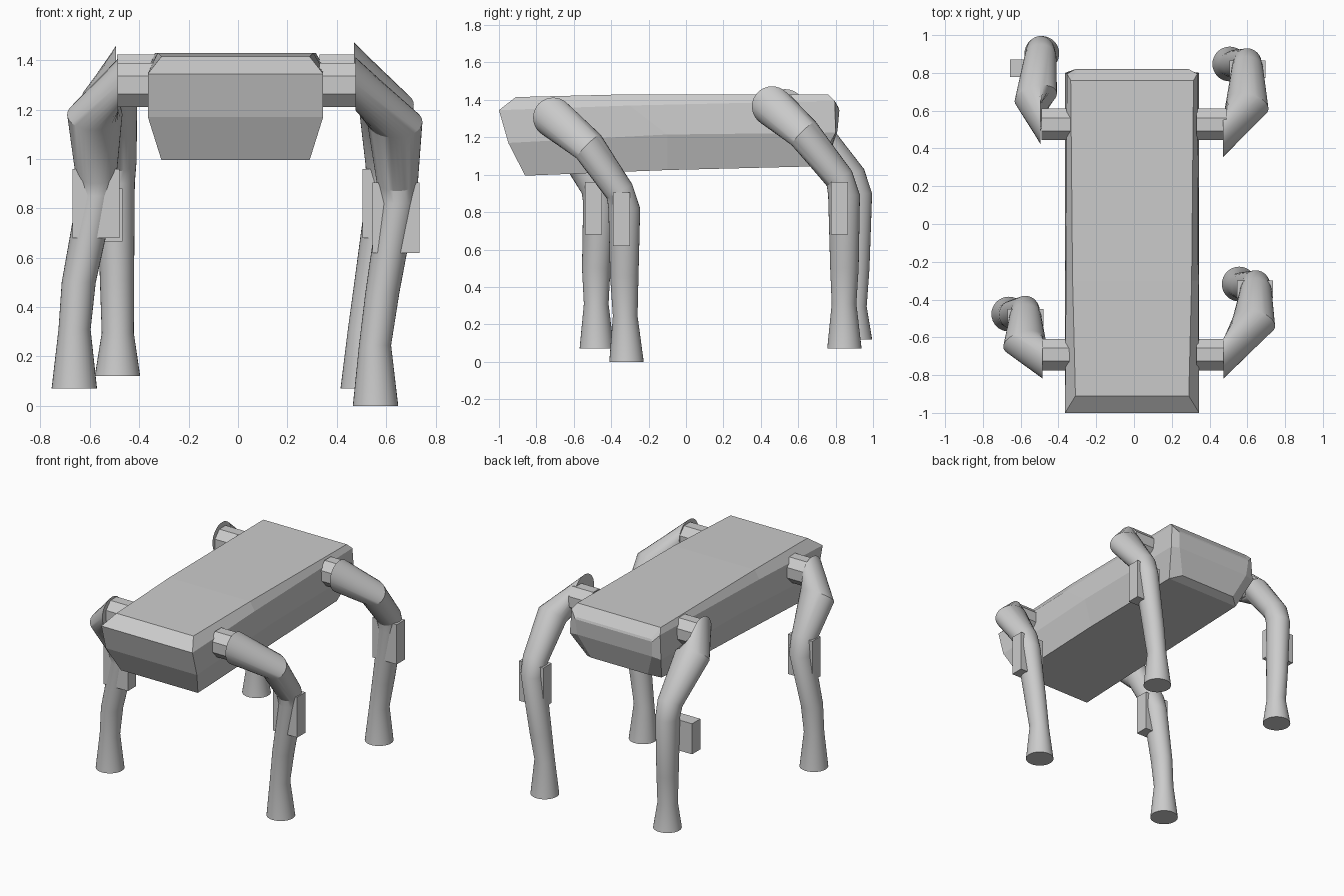
import bpy, bmesh, math
from mathutils import Vector

if "Cube" in bpy.data.objects:
    bpy.data.objects.remove(bpy.data.objects["Cube"])

grey = bpy.data.materials.new("light grey")
grey.diffuse_color = (0.6, 0.6, 0.6, 1)
grey.use_nodes = True
grey.node_tree.nodes["Principled BSDF"].inputs["Base Color"].default_value = grey.diffuse_color


def finish(bm, name, smooth=False):
    bmesh.ops.remove_doubles(bm, verts=bm.verts, dist=0.0001)
    bmesh.ops.recalc_face_normals(bm, faces=bm.faces)
    me = bpy.data.meshes.new(name)
    bm.to_mesh(me)
    bm.free()
    ob = bpy.data.objects.new(name, me)
    bpy.context.collection.objects.link(ob)
    me.materials.append(grey)
    if smooth:
        bpy.ops.object.select_all(action='DESELECT')
        ob.select_set(True)
        bpy.context.view_layer.objects.active = ob
        bpy.ops.object.shade_smooth_by_angle(angle=math.radians(25))
    return ob


def loft(bm, rings):
    for a, b in zip(rings, rings[1:]):
        n = len(a)
        for i in range(n):
            bm.faces.new((a[i], a[(i + 1) % n], b[(i + 1) % n], b[i]))


# Body: four rails per side (top, upper edge, lower edge, bottom), front to rear
stations = [
    [(.30, -.91, 1.415), (.355, -1.0, 1.345), (.355, -.95, 1.17), (.30, -.86, .995)],
    [(.315, -.30, 1.43), (.35, -.30, 1.37), (.355, -.10, 1.215), (.30, -.10, 1.025)],
    [(.325, .76, 1.43), (.345, .795, 1.395), (.355, .80, 1.225), (.29, .70, 1.045)],
    [(.29, .815, 1.36), (.30, .82, 1.345), (.29, .81, 1.235), (.22, .755, 1.07)],
]
bm = bmesh.new()
rings = []
for st in stations:
    pts = [(x - .01, y, z) for x, y, z in st] + [(-x - .01, y, z) for x, y, z in reversed(st)]
    rings.append([bm.verts.new(p) for p in pts])
loft(bm, rings)
for r in (rings[0], rings[-1]):
    for i in range(3):
        bm.faces.new((r[i], r[i + 1], r[6 - i], r[7 - i]))
finish(bm, "body")


# Hip axle: short octagonal bar
def hip(name, s, y, z):
    bm = bmesh.new()
    rings = []
    for x in (.33, .49):
        rings.append([bm.verts.new((s * x, y + .09 * math.cos(a), z + .096 * math.sin(a)))
                      for a in [math.pi * (i + .5) / 4 for i in range(8)]])
    loft(bm, rings)
    for r in rings:
        bm.faces.new(r)
    finish(bm, name)


# Leg: elliptical rings, each with a centre and two half-axes
def leg(name, s, cap, elbow, knee, mid, neck, foot):
    knee_top = (knee[0], knee[1] - .025, knee[2] + .09)
    spec = [
        (cap, (0, -.076, .076), (0, .076, .076)),
        (elbow, (s * .112, -.02, 0), (0, .062, .064)),
        (knee_top, (s * .084, 0, 0), (0, .067, .04)),
        (knee, (s * .077, 0, 0), (0, .085, 0)),
        (mid, (s * .069, 0, 0), (0, .076, 0)),
        (neck, (s * .065, 0, 0), (0, .066, 0)),
        (foot, (s * .092, 0, 0), (0, .092, 0)),
    ]
    bm = bmesh.new()
    rings = []
    for c, u, v in spec:
        c, u, v = Vector(c), Vector(u), Vector(v)
        rings.append([bm.verts.new(c + u * math.cos(a) + v * math.sin(a))
                      for a in [math.tau * i / 32 for i in range(32)]])
    loft(bm, rings)
    bm.faces.new(rings[0])
    bm.faces.new(rings[-1])
    finish(bm, name, True)


# Knee block: box through the leg below the knee
def block(name, x, y, z0, z1):
    bm = bmesh.new()
    bmesh.ops.create_cube(bm, size=1)
    for v in bm.verts:
        v.co = Vector((x + v.co.x * .19, y + v.co.y * .092, (z0 + z1) / 2 + v.co.z * (z1 - z0)))
    finish(bm, name)


legs = {
    "front_right": (1, (.475, -.71, 1.305), (.635, -.52, 1.15), (.645, -.33, .82),
                    (.585, -.33, .46), (.555, -.325, .245), (.557, -.318, 0)),
    "front_left": (-1, (-.485, -.71, 1.30), (-.58, -.63, 1.18), (-.575, -.465, .85),
                   (-.645, -.48, .50), (-.662, -.48, .31), (-.663, -.477, .07)),
    "rear_right": (1, (.47, .46, 1.365), (.60, .63, 1.22), (.60, .845, .89),
                   (.54, .847, .50), (.51, .845, .31), (.507, .847, .07)),
    "rear_left": (-1, (-.495, .53, 1.35), (-.52, .67, 1.25), (-.495, .91, .90),
                  (-.49, .905, .50), (-.487, .90, .295), (-.488, .903, .12)),
}
blocks = {
    "front_right": (.64, -.345, .62, .905),
    "front_left": (-.575, -.495, .68, .96),
    "rear_right": (.60, .82, .68, .96),
    "rear_left": (-.562, .825, .665, .88),
}
for name, data in legs.items():
    front = name.startswith("front")
    hip(name + "_hip", data[0], -.692 if front else .527, 1.30 if front else 1.335)
    leg(name + "_leg", *data)
    block(name + "_knee_block", *blocks[name])
